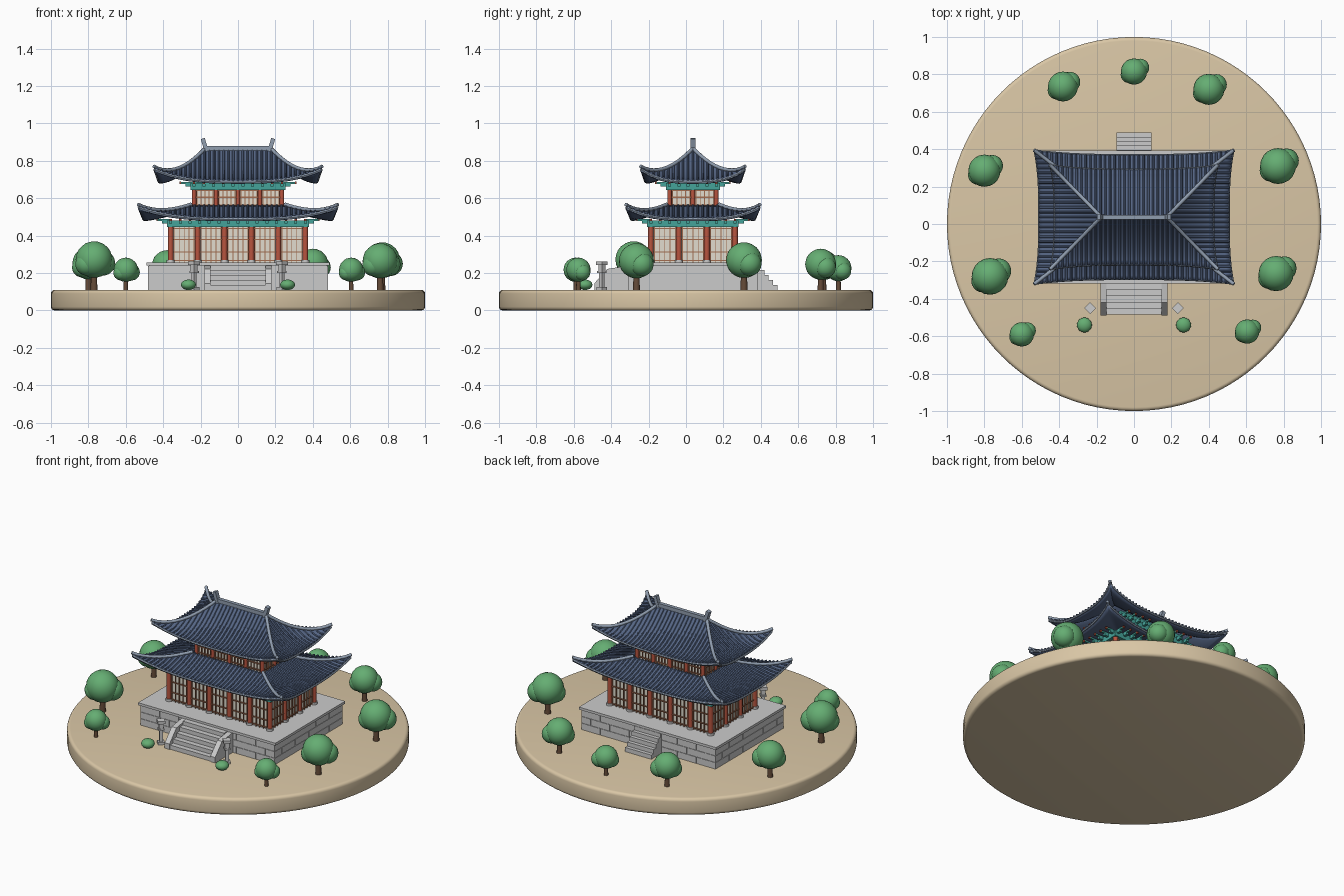
import bpy, bmesh, math
from mathutils import Vector, Matrix

if "Cube" in bpy.data.objects:
    bpy.data.objects.remove(bpy.data.objects["Cube"])

CY = 0.037  # building centre in y
ROOF, RIDGE = (.09, .13, .23), (.28, .34, .43)
TEAL, RED, BROWN = (.06, .37, .32), (.48, .09, .05), (.36, .15, .08)
PAPER, GREEN, BARK, SAND = (.76, .72, .62), (.13, .42, .17), (.13, .07, .04), (.70, .57, .38)
mats, parts, colours = {}, {}, {}


def paint(ob, col):
    if col:
        if col not in mats:
            mats[col] = bpy.data.materials.new("paint_%d" % len(mats))
            mats[col].diffuse_color = (*col, 1)
        ob.data.materials.append(mats[col])


def finish(ob, col, smooth=None):
    paint(ob, col)
    bpy.ops.object.select_all(action='DESELECT')
    ob.select_set(True)
    bpy.context.view_layer.objects.active = ob
    if ob.type == 'CURVE':
        bpy.ops.object.convert(target='MESH')
    if smooth:
        bpy.ops.object.shade_smooth_by_angle(angle=math.radians(smooth))


def new(name, bm, col=None, smooth=None):
    me = bpy.data.meshes.new(name)
    bm.to_mesh(me)
    bm.free()
    ob = bpy.data.objects.new(name, me)
    bpy.context.collection.objects.link(ob)
    finish(ob, col, smooth)
    return ob


def part(name, col=None):
    colours[name] = col
    return parts.setdefault(name, bmesh.new())


def box(bm, c, half, rot=None):
    m = Matrix.Translation(c) @ (rot or Matrix()) @ Matrix.Diagonal((*[2 * h for h in half], 1))
    bmesh.ops.create_cube(bm, size=1, matrix=m)


def side_box(bm, axis, side, u, v, du, dv, z0, z1):
    # u runs along a wall, v is the distance out from the building centre
    c, h = (u, side * v), (du, dv)
    if axis:
        c, h = c[::-1], h[::-1]
    box(bm, (c[0], c[1] + CY, (z0 + z1) / 2), (*h, (z1 - z0) / 2))


def cyl(bm, x, y, z0, z1, r, n=12, r2=None):
    bmesh.ops.create_cone(bm, cap_ends=True, segments=n, radius1=r, radius2=r2 or r, depth=z1 - z0,
                          matrix=Matrix.Translation((x, y, (z0 + z1) / 2)))


def tubes(name, paths, r, col, res=1):
    cu = bpy.data.curves.new(name, 'CURVE')
    cu.dimensions, cu.bevel_depth, cu.bevel_resolution, cu.use_fill_caps = '3D', r, res, True
    for path in paths:
        sp = cu.splines.new('POLY')
        sp.points.add(len(path) - 1)
        for p, q in zip(sp.points, path):
            p.co = (*q, 1)
    ob = bpy.data.objects.new(name, cu)
    bpy.context.collection.objects.link(ob)
    finish(ob, col, 50)


SIDES = [(a, s) for a in (0, 1) for s in (-1, 1)]


def roof(name, inner, outer, bow, z, h, lift, power):
    def pt(axis, side, u, t, dz=0):
        iu, iv = inner[::1 - 2 * axis]
        ou, ov = outer[::1 - 2 * axis]
        s = min(1, abs(u) / max(1e-5, iu + (ou + bow - iu) * t))
        v = side * (iv + (ov + bow * s ** 3 - iv) * t)
        zz = z + h * max(0, 1 - t) ** power + lift * s ** 3 * t ** 2.5 + dz
        return Vector((v, u + CY, zz)) if axis else Vector((u, v + CY, zz))

    def width(axis, t):
        return inner[axis] + (outer[axis] + bow - inner[axis]) * t

    # curved shell
    bm, n, m = bmesh.new(), 24, 10
    for a, s in SIDES:
        g = [[bm.verts.new(pt(a, s, width(a, j / m) * (2 * i / n - 1), j / m)) for i in range(n + 1)]
             for j in range(m + 1)]
        for j in range(m):
            for i in range(n):
                bm.faces.new((g[j][i], g[j][i + 1], g[j + 1][i + 1], g[j + 1][i]))
    bmesh.ops.remove_doubles(bm, verts=bm.verts, dist=1e-4)
    bmesh.ops.recalc_face_normals(bm, faces=bm.faces)
    if sum(f.normal.z for f in bm.faces) < 0:
        bmesh.ops.reverse_faces(bm, faces=bm.faces)
    ob = new(name + "_shell", bm, ROOF, 35)
    sol = ob.modifiers.new("thickness", 'SOLIDIFY')
    sol.thickness, sol.offset = .018, -1
    # tile ribs, hips and eave edges
    ribs, hips, eaves = [], [], []
    for a, s in SIDES:
        w = width(a, 1)
        count = int(w / .026)
        for k in range(-count, count + 1):
            u = k * w / (count + .5)
            t0 = max(0, (abs(u) - inner[a]) / (w - inner[a]))
            if t0 < .97:
                ribs.append([pt(a, s, u, t0 + (1.01 - t0) * j / 8, .002) for j in range(9)])
        eaves.append([pt(a, s, w * (i / 12 - 1), 1, -.008) for i in range(25)])
    for sx in (-1, 1):
        for sy in (-1, 1):
            hips.append([pt(0, sy, sx * width(0, t), t, .007) for t in [j / 12 * 1.015 for j in range(13)]])
    tubes(name + "_tile_ribs", ribs, .006, ROOF)
    tubes(name + "_hip_ridges", hips, .01, RIDGE, 2)
    tubes(name + "_eave_edges", eaves, .007, RIDGE)


def storey(name, hx, hy, nx, ny, z0, z1, beam, r):
    # paper walls with lattice, columns, painted beams and brackets
    box(part(name + "_paper_walls", PAPER), (0, CY, (z0 + beam) / 2), (hx - .004, hy - .004, (beam - z0) / 2))
    lat, br = part(name + "_lattice", BROWN), part(name + "_brackets", TEAL)
    tips, bm = part(name + "_bracket_tips", RED), part(name + "_beams", TEAL)
    cols = set()
    for a, s in SIDES:
        hu, hv, n = (hy, hx, ny) if a else (hx, hy, nx)
        bay = 2 * hu / n
        for i in range(n + 1):
            u = -hu + i * bay
            cols.add((round(s * hv if a else u, 4), round(u if a else s * hv, 4)))
            if i < n:
                for k in range(5):
                    side_box(lat, a, s, u + r + .004 + k * (bay - 2 * r - .008) / 4, hv, .002, .004, z0, z1)
        for f in (.06, .3, .65, .96):
            zz = z0 + (z1 - z0) * f
            side_box(lat, a, s, 0, hv, hu, .0035, zz - .003, zz + .003)
        side_box(bm, a, s, 0, hv, hu + .02, .018, z1, beam)
        nb = round(2 * hu / .05)
        for i in range(nb + 1):
            u = -hu + 2 * hu * i / nb
            side_box(br, a, s, u, hv + .025, .008, .022, beam - .018, beam - .004)
            side_box(br, a, s, u, hv + .035, .006, .035, beam - .003, beam + .007)
            side_box(tips, a, s, u, hv + .073, .006, .004, beam - .004, beam + .008)
    for x, y in cols:
        cyl(part(name + "_columns", RED), x, y + CY, z0, z1 + .01, r)
        cyl(part(name + "_column_bases"), x, y + CY, z0 - .002, z0 + .014, r * 1.4)


# round ground disc
bm = bmesh.new()
cyl(bm, 0, 0, 0, .11, 1, 96)
rim = [e for e in bm.edges if abs(e.verts[0].co.z - e.verts[1].co.z) < 1e-5]
bmesh.ops.bevel(bm, geom=rim, offset=.02, segments=4, profile=.5, affect='EDGES')
new("ground_disc", bm, SAND, 40)

# stone platform of coursed blocks
box(part("platform_core"), (0, CY, .175), (.475, .343, .066))
box(part("platform_slab"), (0, CY, .247), (.49, .356, .008))
for a, s in SIDES:
    hu, hv = (.347, .48) if a else (.48, .347)
    for row in range(3):
        n = 5 if a else 7
        cuts = [-hu] + [-hu + 2 * hu * (k + .5 * (row % 2)) / n for k in range(row % 2 == 0, n)] + [hu]
        for u0, u1 in zip(cuts, cuts[1:]):
            side_box(part("platform_blocks"), a, s, (u0 + u1) / 2, hv - .01, (u1 - u0) / 2 - .0015, .01,
                     .11 + row * .043, .151 + row * .043)

# front and rear stairs
for i in range(5):
    z1 = .137 + i * .026
    y0 = -.485 + i * .033
    box(part("front_stairs"), (0, (y0 - .30) / 2, (.11 + z1) / 2), (.147, (-.30 - y0) / 2, (z1 - .11) / 2))
    y1 = .488 - i * .023
    box(part("rear_stairs"), (0, (y1 + .37) / 2, (.11 + z1) / 2), (.094, (y1 - .37) / 2, (z1 - .11) / 2))
for s in (-1, 1):
    bm = part("stair_cheeks")
    prof = [(-.49, .11), (-.49, .145), (-.42, .222), (-.30, .24), (-.30, .11)]
    f = bm.faces.new([bm.verts.new((s * .163 - .017, y, z)) for y, z in prof])
    ext = bmesh.ops.extrude_face_region(bm, geom=[f])
    bmesh.ops.translate(bm, vec=(.034, 0, 0), verts=[v for v in ext['geom'] if isinstance(v, bmesh.types.BMVert)])
    # stone lanterns
    for z0, z1, h in ((.11, .125, .02), (.125, .20, .01), (.20, .21, .018), (.21, .243, .013), (.243, .262, .022)):
        box(part("stone_lanterns"), (s * .235, -.45, (z0 + z1) / 2), (h, h, (z1 - z0) / 2),
            Matrix.Rotation(math.pi / 4, 4, 'Z'))
bmesh.ops.recalc_face_normals(parts["stair_cheeks"], faces=parts["stair_cheeks"].faces)

# two storeys and their roofs
storey("lower", .36, .225, 5, 3, .255, .445, .482, .015)
storey("upper", .235, .125, 4, 2, .53, .645, .68, .012)
box(part("upper_roof_frame", TEAL), (0, CY, .69), (.235, .125, .03))
roof("lower_roof", (.25, .14), (.505, .33), .025, .495, .065, .062, 1.4)
roof("upper_roof", (.175, 0), (.423, .253), .023, .695, .165, .066, 1.7)

# main ridge and end finials
box(part("main_ridge", RIDGE), (0, CY, .868), (.178, .012, .012))
for s in (-1, 1):
    box(part("ridge_finials", RIDGE), (s * .178, CY, .885), (.011, .014, .036), Matrix.Rotation(s * .3, 4, 'Y'))

for name, bm in parts.items():
    new(name, bm, colours[name], 35)

# trees: x, y, crown radius
crowns, trunks, bushes = bmesh.new(), bmesh.new(), bmesh.new()


def ball(bm, c, r, squash=1):
    bmesh.ops.create_icosphere(bm, subdivisions=3, radius=r,
                               matrix=Matrix.Translation(c) @ Matrix.Diagonal((1, 1, squash, 1)))


for x, y, r in ((0, .815, .07), (-.38, .735, .08), (.4, .72, .083), (-.8, .285, .086), (.77, .31, .096),
                (-.77, -.28, .098), (.76, -.265, .094), (-.6, -.59, .065), (.605, -.575, .065)):
    z = .11 + 1.65 * r
    cyl(trunks, x, y, .105, z, r * .2, 10, r * .14)
    ball(crowns, (x, y, z), r)
    ball(crowns, (x + .48 * r, y + .3 * r, z - .2 * r), .68 * r)
    ball(crowns, (x - .4 * r, y - .25 * r, z - .25 * r), .62 * r)
for s in (-1, 1):
    ball(bushes, (s * .265, -.54, .137), .04, .7)
new("tree_crowns", crowns, GREEN, 60)
new("tree_trunks", trunks, BARK, 40)
new("bushes", bushes, GREEN, 60)

for m in bpy.data.materials:
    if m.users and not m.is_grease_pencil:
        m.use_nodes = True
        m.node_tree.nodes["Principled BSDF"].inputs["Base Color"].default_value = m.diffuse_color
